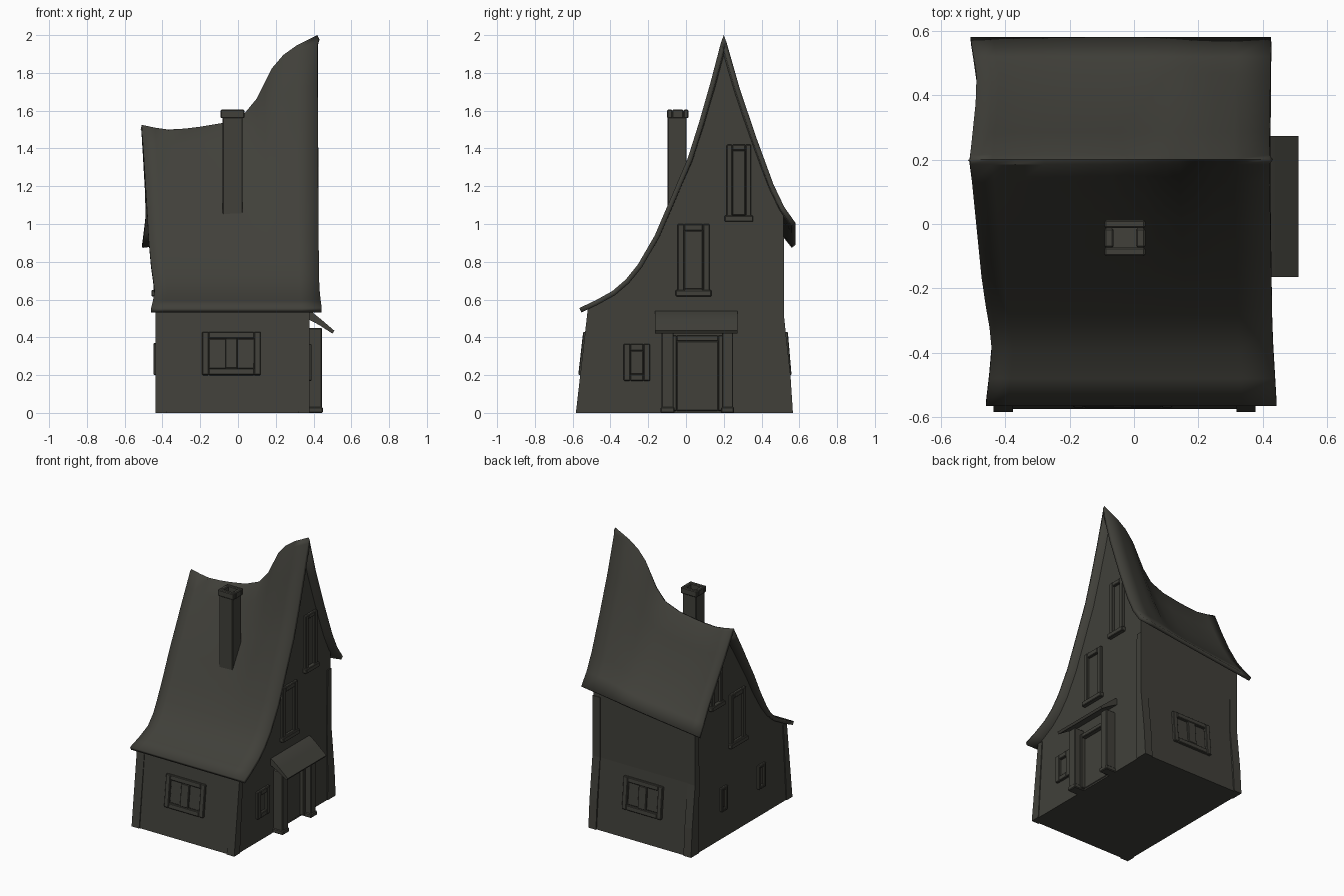
import bpy, bmesh, math
from mathutils import Matrix, Vector

if "Cube" in bpy.data.objects:
    bpy.data.objects.remove(bpy.data.objects["Cube"])

mat = bpy.data.materials.new("dark_grey")
mat.diffuse_color = (0.052, 0.051, 0.042, 1)
mat.use_nodes = True
mat.node_tree.nodes["Principled BSDF"].inputs["Base Color"].default_value = mat.diffuse_color


def finish(name, bm, bevel=0.0, recalc=True):
    if recalc:
        bmesh.ops.recalc_face_normals(bm, faces=bm.faces[:])
    me = bpy.data.meshes.new(name)
    bm.to_mesh(me)
    bm.free()
    ob = bpy.data.objects.new(name, me)
    bpy.context.collection.objects.link(ob)
    me.materials.append(mat)
    if bevel:
        m = ob.modifiers.new("bevel", 'BEVEL')
        m.width, m.segments, m.limit_method = bevel, 1, 'ANGLE'
    return ob


def smooth(ob, angle):
    bpy.ops.object.select_all(action='DESELECT')
    ob.select_set(True)
    bpy.context.view_layer.objects.active = ob
    bpy.ops.object.shade_smooth_by_angle(angle=math.radians(angle))


def add_box(bm, x0, x1, y0, y1, z0, z1, mw=None):
    c = Vector(((x0 + x1) / 2, (y0 + y1) / 2, (z0 + z1) / 2))
    m = Matrix.Translation(c) @ Matrix.Diagonal((x1 - x0, y1 - y0, z1 - z0, 1))
    bmesh.ops.create_cube(bm, size=1, matrix=(mw or Matrix()) @ m)


def lerp(pts, t):
    if t <= pts[0][0]:
        return pts[0][1]
    for (a, va), (b, vb) in zip(pts, pts[1:]):
        if t <= b:
            return va + (vb - va) * (t - a) / (b - a)
    return pts[-1][1]


# roof shape: ridge line, plus the cross-section at the tall and the low gable
RIDGE = [(-.51, 1.525), (-.44, 1.51), (-.37, 1.50), (-.28, 1.505), (-.2, 1.515), (-.08, 1.535),
         (.03, 1.58), (.1, 1.665), (.14, 1.745), (.18, 1.825), (.24, 1.895), (.31, 1.945), (.42, 2.0)]
TALL = [(-.565, .555), (-.48, .595), (-.39, .645), (-.32, .705), (-.255, .785), (-.165, .94), (-.09, 1.115),
        (.01, 1.35), (.07, 1.54), (.13, 1.75), (.185, 1.96), (.2, 2.0), (.215, 1.96), (.285, 1.715),
        (.375, 1.45), (.463, 1.21), (.52, 1.09), (.58, 1.005)]
LOW = [(-.565, .555), (-.48, .595), (-.39, .645), (-.32, .705), (-.255, .785), (-.165, .925), (-.09, 1.065),
       (.01, 1.23), (.07, 1.33), (.13, 1.425), (.185, 1.513), (.2, 1.52), (.215, 1.505), (.285, 1.36),
       (.375, 1.19), (.463, 1.045), (.52, .965), (.58, .89)]
LEFT = [(-.565, -.46), (-.48, -.45), (-.37, -.44), (-.2, -.47), (0, -.49), (.2, -.51), (.44, -.485), (.58, -.508)]
RIGHT = [(-.565, .443), (-.35, .43), (.2, .42), (.58, .425)]


def roof_z(x, y):
    f = (lerp(RIDGE, x) - 1.52) / .48
    # the eave itself drops evenly along its length
    e = (x + .51) / .93
    w = max(0, min(1, (y - .4) / .18))
    f = f * (1 - w) + e * w
    return lerp(LOW, y) + (lerp(TALL, y) - lerp(LOW, y)) * f


# roof sheet
bm = bmesh.new()
grid = []
for x, _ in RIDGE:
    u = (x + .51) / .93
    grid.append([bm.verts.new((lerp(LEFT, y) * (1 - u) + lerp(RIGHT, y) * u, y, roof_z(x, y)))
                 for y, _ in TALL])
for a, b in zip(grid, grid[1:]):
    for j in range(len(a) - 1):
        bm.faces.new((a[j], b[j], b[j + 1], a[j + 1]))
roof = finish("roof", bm, recalc=False)
sol = roof.modifiers.new("thickness", 'SOLIDIFY')
sol.thickness, sol.offset = .026, -1
smooth(roof, 35)

# house body filling the space under the roof
XL, XR = -.43, .372
ys = [-.515] + [y for y, _ in TALL if -.515 < y < .515] + [.515]
bm = bmesh.new()
rings = []
for x in [XL] + [x for x, _ in RIDGE if XL < x < XR] + [XR]:
    pts = [(.558, 0), (-.575, 0)] + [(y, roof_z(x, y) - .018) for y in ys] + [(.515, .5)]
    rings.append([bm.verts.new((x, y, z)) for y, z in pts])
for a, b in zip(rings, rings[1:]):
    for j in range(len(a)):
        k = (j + 1) % len(a)
        bm.faces.new((a[j], b[j], b[k], a[k]))
bm.faces.new(rings[0])
bm.faces.new(rings[-1])
finish("walls", bm)

# corner beams, leaning in with the walls
for xname, xo, sx in (("left", XL - .006, 1), ("right", XR + .006, -1)):
    for yname, levels in (("front", [(0, -.583, .065), (.55, -.52, .04)]),
                          ("back", [(0, .566, -.09), (.2, .553, -.075), (.5, .52, -.05), (.93, .519, -.04)])):
        bm = bmesh.new()
        loops = [[bm.verts.new(p) for p in ((xo, y, z), (xo + sx * .06, y, z),
                                            (xo + sx * .06, y + d, z), (xo, y + d, z))] for z, y, d in levels]
        for a, b in zip(loops, loops[1:]):
            for j in range(4):
                bm.faces.new((a[j], a[j - 1], b[j - 1], b[j]))
        bm.faces.new(loops[0])
        bm.faces.new(loops[-1])
        finish(f"{yname}_{xname}_beam", bm)

# wall frames: local x runs along the wall, local -y points outward
T, R = Matrix.Translation, Matrix.Rotation
FRONT = T((0, -.575, 0)) @ R(-math.atan(.06 / .53), 4, 'X')
BACK = T((0, .558, 0)) @ R(math.atan(.043 / .5), 4, 'X') @ R(math.pi, 4, 'Z')
SIDE_R = T((XR, 0, 0)) @ R(math.pi / 2, 4, 'Z')
SIDE_L = T((XL, 0, 0)) @ R(-math.pi / 2, 4, 'Z')


def opening(name, wall, u0, u1, z0, z1, bar=.035, panes=1, sill=False, out=.018, bottom=True):
    bm = bmesh.new()
    add_box(bm, u0, u0 + bar, -out, .02, z0, z1, wall)
    add_box(bm, u1 - bar, u1, -out, .02, z0, z1, wall)
    add_box(bm, u0 + bar, u1 - bar, -out, .02, z1 - bar, z1, wall)
    if bottom:
        add_box(bm, u0 + bar, u1 - bar, -out, .02, z0, z0 + bar, wall)
    if panes == 2:
        m = (u0 + u1) / 2
        add_box(bm, m - .032, m + .032, -out, .02, z0 + bar, z1 - bar, wall)
    if sill:
        add_box(bm, u0 - .01, u1 + .01, -out - .01, .02, z0 - .003, z0 + .03, wall)
    add_box(bm, u0 + bar, u1 - bar, -.004, .02, z0 + (bar if bottom else 0), z1 - bar, wall)
    return finish(name, bm, bevel=.004)


opening("front_window", FRONT, -.19, .12, .2, .43, panes=2)
opening("back_window", BACK, -.12, .19, .2, .43, panes=2)
opening("right_small_window", SIDE_R, -.33, -.19, .17, .365)
opening("right_middle_window", SIDE_R, -.045, .125, .62, 1.0, sill=True)
opening("right_upper_window", SIDE_R, .215, .345, 1.015, 1.42, .03, sill=True)
opening("left_middle_window", SIDE_L, -.125, .045, .62, 1.0, sill=True)
opening("left_upper_window", SIDE_L, -.345, -.215, .97, 1.24, .03, sill=True)
opening("left_small_window_a", SIDE_L, .19, .27, .2, .37, .02)
opening("left_small_window_b", SIDE_L, -.23, -.16, .2, .37, .02)
opening("door", SIDE_R, -.08, .2, .01, .41, .03, out=.03, bottom=False)

# porch posts
for i, (y0, y1) in enumerate(((-.13, -.065), (.19, .25))):
    bm = bmesh.new()
    add_box(bm, .36, .445, y0, y1, 0, .45)
    add_box(bm, .36, .45, y0 - .005, y1 + .005, 0, .03)
    finish(f"porch_post_{i + 1}", bm, bevel=.005)

# porch roof
bm = bmesh.new()
prof = [(.355, .545), (.39, .535), (.44, .495), (.51, .435), (.50, .42), (.43, .465), (.355, .505)]
ends = [[bm.verts.new((x, y, z)) for x, z in prof] for y in (-.165, .273)]
for j in range(len(prof)):
    bm.faces.new((ends[0][j], ends[0][j - 1], ends[1][j - 1], ends[1][j]))
for e in ends:
    bm.faces.new(e)
smooth(finish("porch_roof", bm), 35)

# chimney with hollow cap
bm = bmesh.new()
add_box(bm, -.082, .025, -.097, .003, 1.0, 1.565)
finish("chimney", bm, bevel=.004)
bm = bmesh.new()
add_box(bm, -.092, .035, -.1, -.073, 1.56, 1.605)
add_box(bm, -.092, .035, -.013, .012, 1.56, 1.605)
add_box(bm, -.092, -.063, -.073, -.013, 1.56, 1.605)
add_box(bm, .006, .035, -.073, -.013, 1.56, 1.605)
finish("chimney_cap", bm, bevel=.005)
